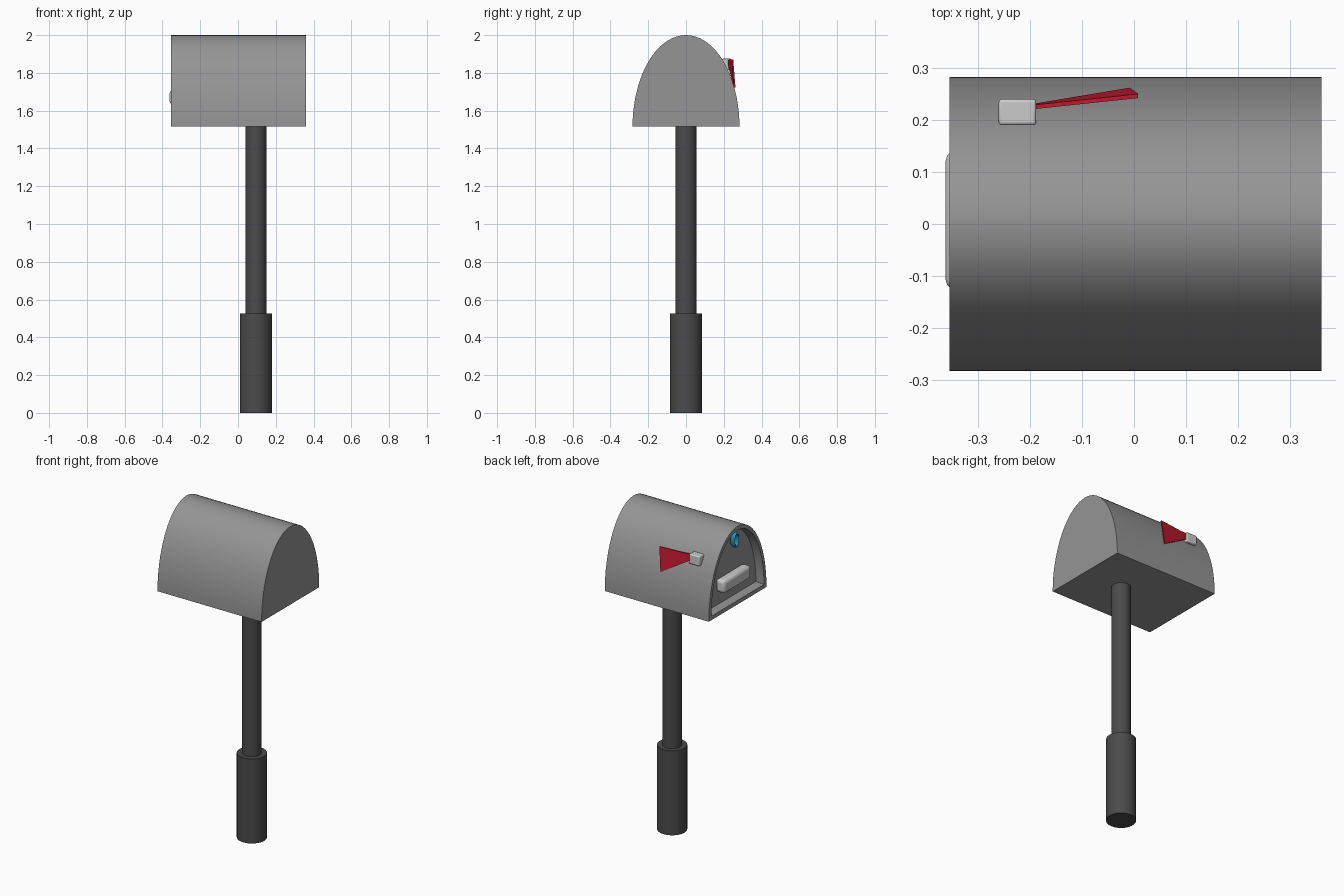
import bpy, bmesh, math
from mathutils import Vector

if "Cube" in bpy.data.objects:
    bpy.data.objects.remove(bpy.data.objects["Cube"])


def make_mat(name, color):
    m = bpy.data.materials.new(name)
    m.diffuse_color = (*color, 1)
    m.use_nodes = True
    m.node_tree.nodes["Principled BSDF"].inputs["Base Color"].default_value = m.diffuse_color
    return m


DARK = make_mat("dark_grey", (0.07, 0.07, 0.07))
MID = make_mat("mid_grey", (0.30, 0.30, 0.30))
WHITE = make_mat("off_white", (0.75, 0.76, 0.78))
RED = make_mat("red", (0.55, 0.01, 0.03))
BLUE = make_mat("blue", (0.02, 0.30, 0.50))


def loft(name, rings, mat, angle=35):
    """Skin a list of equal-length point rings and cap both ends."""
    bm = bmesh.new()
    loops = [[bm.verts.new(p) for p in r] for r in rings]
    n = len(loops[0])
    for a, b in zip(loops, loops[1:]):
        for i in range(n):
            j = (i + 1) % n
            bm.faces.new((a[i], a[j], b[j], b[i]))
    bm.faces.new(loops[0])
    bm.faces.new(loops[-1])
    bmesh.ops.recalc_face_normals(bm, faces=bm.faces)
    me = bpy.data.meshes.new(name)
    bm.to_mesh(me)
    bm.free()
    ob = bpy.data.objects.new(name, me)
    bpy.context.collection.objects.link(ob)
    me.materials.append(mat)
    smooth(ob, angle)
    return ob


def smooth(ob, angle=35):
    bpy.ops.object.select_all(action='DESELECT')
    ob.select_set(True)
    bpy.context.view_layer.objects.active = ob
    bpy.ops.object.shade_smooth_by_angle(angle=math.radians(angle))


def arch(x, half_width, z0, z1, n=36):
    return [(x, half_width * math.cos(math.pi * i / n),
             z0 + (z1 - z0) * math.sin(math.pi * i / n)) for i in range(n + 1)]


def circle(cx, r, z, n=32):
    return [(cx + r * math.cos(2 * math.pi * i / n),
             r * math.sin(2 * math.pi * i / n), z) for i in range(n)]


# Arched box with a recessed door at its left end
loft("mailbox_body", [
    arch(0.36, 0.283, 1.515, 2.0),
    arch(-0.355, 0.283, 1.515, 2.0),
    arch(-0.355, 0.258, 1.54, 1.975),
    arch(-0.305, 0.250, 1.548, 1.967)], MID)

# Post and its thicker base sleeve
loft("post", [circle(0.095, 0.055, 0.50), circle(0.095, 0.055, 1.53)], DARK)
loft("post_base", [circle(0.095, 0.085, 0), circle(0.095, 0.085, 0.525)], DARK)


def block(name, lo, hi, mat, bevel):
    bpy.ops.mesh.primitive_cube_add(size=1)
    ob = bpy.context.object
    ob.name = name
    lo, hi = Vector(lo), Vector(hi)
    ob.location = (lo + hi) / 2
    ob.scale = hi - lo
    bpy.ops.object.transform_apply(location=False, rotation=False, scale=True)
    ob.data.materials.append(mat)
    mod = ob.modifiers.new("rounded", 'BEVEL')
    mod.width = bevel
    mod.segments = 3
    smooth(ob)
    return ob


# Door bar, and pivot block for the flag
block("door_bar", (-0.362, -0.127, 1.63), (-0.30, 0.141, 1.712), WHITE, 0.02)
block("flag_pivot", (-0.26, 0.19, 1.815), (-0.188, 0.24, 1.875), WHITE, 0.006)

# Oval pull ring on the door
bpy.ops.mesh.primitive_torus_add(major_radius=0.04, minor_radius=0.008,
                                 major_segments=32, minor_segments=10,
                                 location=(-0.335, 0, 1.912),
                                 rotation=(0, math.pi / 2, 0))
ring = bpy.context.object
ring.name = "door_pull"
ring.scale = (1, 0.5, 2)
ring.data.materials.append(BLUE)
smooth(ring, 60)

# Flag: thin wedge plate fanning out from the pivot, leaning with the wall
outline = [(-0.20, 0.220, 1.868), (0.008, 0.242, 1.872),
           (-0.008, 0.254, 1.722), (-0.20, 0.222, 1.838)]
loft("flag", [outline, [(x, y + 0.008, z) for x, y, z in outline]], RED)
